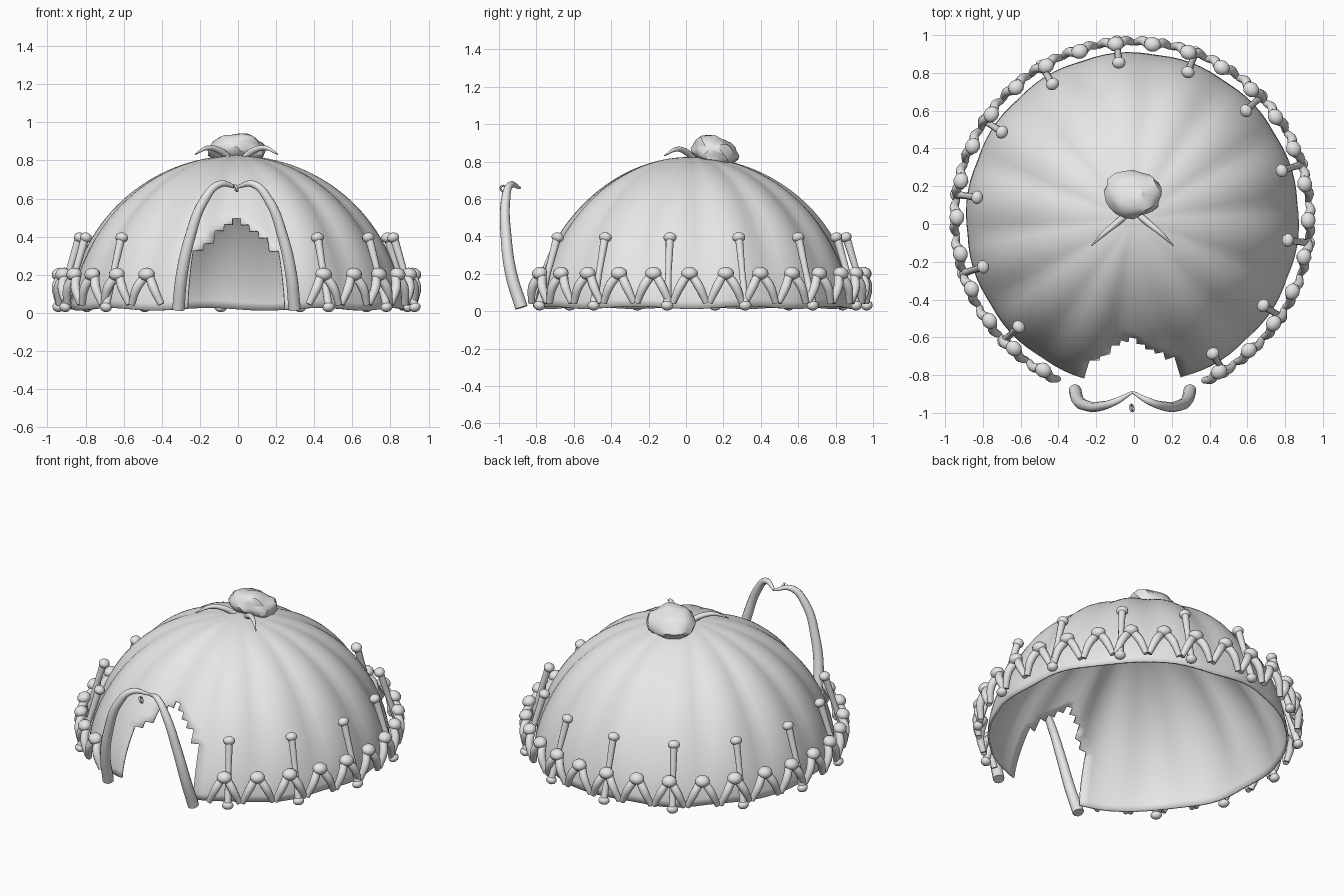
import bpy, bmesh, math
from mathutils import Vector, Matrix, noise

cube = bpy.data.objects.get("Cube")
if cube:
    bpy.data.objects.remove(cube, do_unlink=True)

grey = bpy.data.materials.new("pale_grey")
grey.use_nodes = True
COLOUR = (0.8, 0.8, 0.8, 1)
grey.diffuse_color = COLOUR
grey.node_tree.nodes["Principled BSDF"].inputs["Base Color"].default_value = COLOUR

CENTRE_X, CENTRE_Y = -0.008, 0.027
POLES = [46.5 + 25.7 * k for k in range(12)]
CHEVRONS = [30.5 + 12 * k for k in range(26)]


def ring_pos(deg, r, z):
    """Point around the tent, angle measured from the front towards -x."""
    a = math.radians(deg)
    return Vector((CENTRE_X - r * math.sin(a), CENTRE_Y - r * math.cos(a), z))


def finish(obj, angle=60):
    obj.data.materials.clear()
    obj.data.materials.append(grey)
    bpy.ops.object.select_all(action='DESELECT')
    obj.select_set(True)
    bpy.context.view_layer.objects.active = obj
    if obj.type == 'CURVE':
        bpy.ops.object.convert(target='MESH')
    bpy.ops.object.shade_smooth_by_angle(angle=math.radians(angle))
    return obj


def add_mesh(name, bm):
    me = bpy.data.meshes.new(name)
    bmesh.ops.recalc_face_normals(bm, faces=bm.faces)
    bm.to_mesh(me)
    bm.free()
    obj = bpy.data.objects.new(name, me)
    bpy.context.collection.objects.link(obj)
    return obj


def add_tubes(name, paths, resolution=6):
    """Each path is a list of (point, radius)."""
    cu = bpy.data.curves.new(name, 'CURVE')
    cu.dimensions = '3D'
    cu.bevel_depth = 1
    cu.bevel_resolution = 3
    cu.use_fill_caps = True
    cu.resolution_u = resolution
    for path in paths:
        sp = cu.splines.new('BEZIER')
        sp.bezier_points.add(len(path) - 1)
        for bp, (co, rad) in zip(sp.bezier_points, path):
            bp.co = co
            bp.radius = rad
            bp.handle_left_type = bp.handle_right_type = 'AUTO'
    obj = bpy.data.objects.new(name, cu)
    bpy.context.collection.objects.link(obj)
    return finish(obj)


def add_knobs(name, spots, tilt):
    """Flattened bone ends: each spot is (angle, radius, height, size)."""
    bm = bmesh.new()
    for deg, r, z, size in spots:
        m = (Matrix.Translation(ring_pos(deg, r, z))
             @ Matrix.Rotation(math.radians(-90 - deg), 4, 'Z')
             @ Matrix.Rotation(math.radians(tilt), 4, 'Y')
             @ Matrix.Diagonal((size * 0.9, size, size * 0.75, 1)))
        bmesh.ops.create_uvsphere(bm, u_segments=12, v_segments=8, radius=1, matrix=m)
    return finish(add_mesh(name, bm))


# Pleated hide dome with a flared hem and a stepped doorway left out of the grid
SEG, RINGS = 96, 32
DOOR = [0.505, 0.475, 0.44, 0.40, 0.335]
bm = bmesh.new()
rows = []
for i in range(RINGS):
    t = i / RINGS * math.pi / 2
    row = []
    for j in range(SEG):
        deg = (j - 0.5) * 360 / SEG
        off = (deg + 180) % 360 - 180
        sag = 1 - abs(math.cos(math.radians((deg - POLES[0]) * 7)))
        drape = math.sin(2 * t)
        r = 0.872 * math.cos(t) - 0.012 * drape + 0.012 * math.cos(t) ** 30
        r -= 0.03 * sag * (0.25 + drape) * math.cos(t) ** 0.5
        r -= 0.055 * drape * math.exp(-(off / 15) ** 2)
        z = 0.02 + 0.805 * math.sin(t)
        z += 0.007 * math.sin(math.radians(deg * 9)) * math.cos(t) ** 8
        row.append(bm.verts.new(ring_pos(deg, r, z)))
    rows.append(row)
apex = bm.verts.new((CENTRE_X, CENTRE_Y, 0.828))
for i in range(RINGS):
    for j in range(SEG):
        k = (j + 1) % SEG
        if i == RINGS - 1:
            bm.faces.new((rows[i][j], rows[i][k], apex))
            continue
        column = min(j, SEG - j)
        if column < len(DOOR) and rows[i + 1][j].co.z < DOOR[column]:
            continue
        bm.faces.new((rows[i][j], rows[i][k], rows[i + 1][k], rows[i + 1][j]))
bmesh.ops.delete(bm, geom=[v for v in bm.verts if not v.link_faces], context='VERTS')
dome = finish(add_mesh("hide_dome", bm))
shell = dome.modifiers.new("thickness", 'SOLIDIFY')
shell.thickness = 0.012
shell.offset = -1

# Zigzag fence of short bones around the base
legs = []
for deg in CHEVRONS:
    for side in (-1, 1):
        legs.append([(ring_pos(deg + side * 0.7, 0.92, 0.195), 0.024),
                     (ring_pos(deg + side * 3.0, 0.945, 0.135), 0.025),
                     (ring_pos(deg + side * 5.5, 0.935, 0.045), 0.018)])
add_tubes("fence_bones", legs, 4)
add_knobs("fence_knobs", [(d, 0.93, 0.203, 0.045) for d in CHEVRONS], 15)

# Tall leaning bones that pin the hide
shafts = []
for deg in POLES:
    shafts.append([(ring_pos(deg, 0.945, 0.035), 0.022),
                   (ring_pos(deg, 0.89, 0.21), 0.017),
                   (ring_pos(deg, 0.835, 0.39), 0.022)])
add_tubes("pole_bones", shafts, 4)
add_knobs("pole_top_knobs", [(d, 0.83, 0.395, 0.036) for d in POLES], -17)
add_knobs("pole_foot_knobs", [(d, 0.945, 0.03, 0.034) for d in POLES], -17)

# Pair of tusks forming the entrance arch
TUSK = [(0.305, -0.88, 0.02, 0.034), (0.287, -0.935, 0.2, 0.032),
        (0.243, -0.962, 0.4, 0.029), (0.17, -0.965, 0.59, 0.025),
        (0.09, -0.94, 0.675, 0.019), (0.0, -0.89, 0.66, 0.008)]
# Pair of small horns on the crown
HORN = [(0.03, 0.05, 0.805, 0.018), (0.09, 0.0, 0.852, 0.017),
        (0.15, -0.05, 0.866, 0.013), (0.217, -0.115, 0.832, 0.003)]
for name, shape in (("entrance_tusk", TUSK), ("crown_horn", HORN)):
    for side, label in ((1, "left"), (-1, "right")):
        path = [((CENTRE_X + side * x, y, z), r) for x, y, z, r in shape]
        add_tubes(f"{label}_{name}", [path], 8)

# Small ring hanging where the tusks meet
bpy.ops.mesh.primitive_torus_add(major_radius=0.018, minor_radius=0.006,
                                 major_segments=16, minor_segments=6,
                                 location=(-0.012, -0.974, 0.655),
                                 rotation=(0, math.radians(65), math.radians(15)))
ring = bpy.context.object
ring.name = "arch_ring"
finish(ring)

# Lumpy boulder on the crown, sagging towards the back
bm = bmesh.new()
bmesh.ops.create_icosphere(bm, subdivisions=3, radius=1)
for v in bm.verts:
    lump = 1 + 0.2 * noise.noise(v.co * 1.9 + Vector((3, 1, 7)))
    v.co = Vector((v.co.x * 0.15, v.co.y * 0.128, v.co.z * 0.084)) * lump
    v.co += Vector((-0.004, 0.155, 0.852 - v.co.y * 0.15))
finish(add_mesh("crown_boulder", bm), 30)
